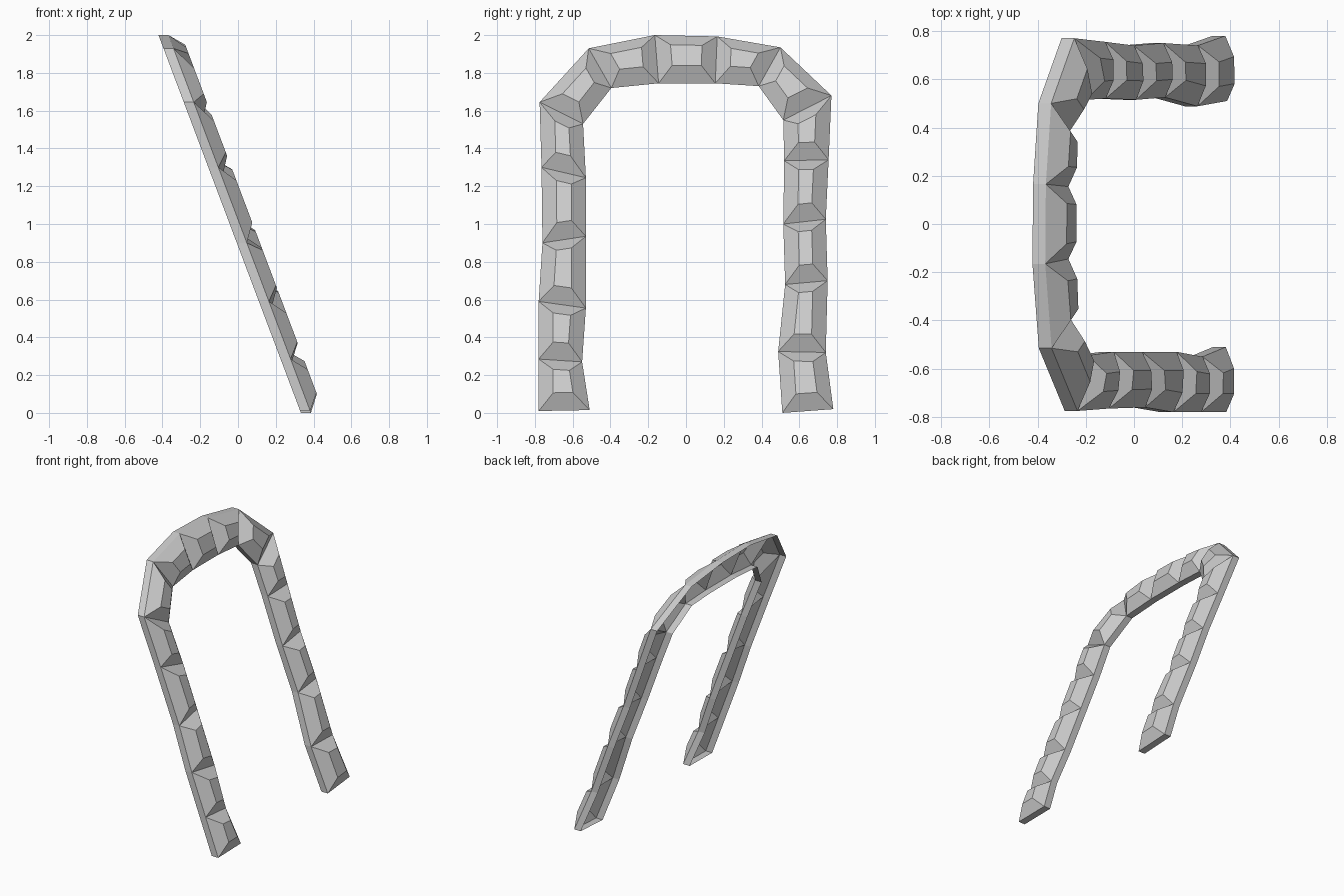
import bpy, bmesh
from mathutils import Vector

if "Cube" in bpy.data.objects:
    bpy.data.objects.remove(bpy.data.objects["Cube"])

# Joints between the stones as (outer y, outer z, inner y, inner z), seen from the right
JOINTS = [
    (-.78, .01, -.51, .015), (-.78, .285, -.55, .27), (-.78, .59, -.53, .555),
    (-.76, .90, -.53, .935), (-.765, 1.30, -.53, 1.245), (-.775, 1.645, -.545, 1.53),
    (-.515, 1.93, -.395, 1.72), (-.165, 2.0, -.145, 1.745), (.165, 1.993, .155, 1.745),
    (.50, 1.935, .385, 1.73), (.77, 1.68, .515, 1.55), (.755, 1.34, .52, 1.335),
    (.74, 1.025, .515, 1.0), (.75, .70, .525, .68), (.74, .32, .488, .325),
    (.78, .02, .51, .0),
]
LEAN, FOOT_X, RIM = -.377, .333, .053


def leaning(y, z, depth):
    """Point on the leaning plane of the arch, moved forward by depth."""
    return Vector((FOOT_X + LEAN * z + depth, y, z))


bm = bmesh.new()
rings = []
for oy, oz, iy, iz in JOINTS:
    rings.append([bm.verts.new(leaning(*p)) for p in
                  ((oy, oz, 0), (oy, oz, RIM), (iy, iz, RIM), (iy, iz, 0))])

# Rim walls and stone faces; the back is an open channel
stones = []
for a, b in zip(rings, rings[1:]):
    bm.faces.new((a[0], b[0], b[1], a[1]))
    stones.append(bm.faces.new((a[1], b[1], b[2], a[2])))
    bm.faces.new((a[2], b[2], b[3], a[3]))

# Feet
bm.faces.new(rings[0])
bm.faces.new(rings[-1][::-1])

# Make the stone faces point forward, then raise each into a bevelled block
bm.normal_update()
if stones[0].normal.x < 0:
    bmesh.ops.reverse_faces(bm, faces=bm.faces[:])
    bm.normal_update()
bmesh.ops.inset_individual(bm, faces=stones, thickness=.077, depth=.065,
                           use_even_offset=True)

mesh = bpy.data.meshes.new("stone_arch")
bm.to_mesh(mesh)
bm.free()
bpy.context.collection.objects.link(bpy.data.objects.new("stone_arch", mesh))
